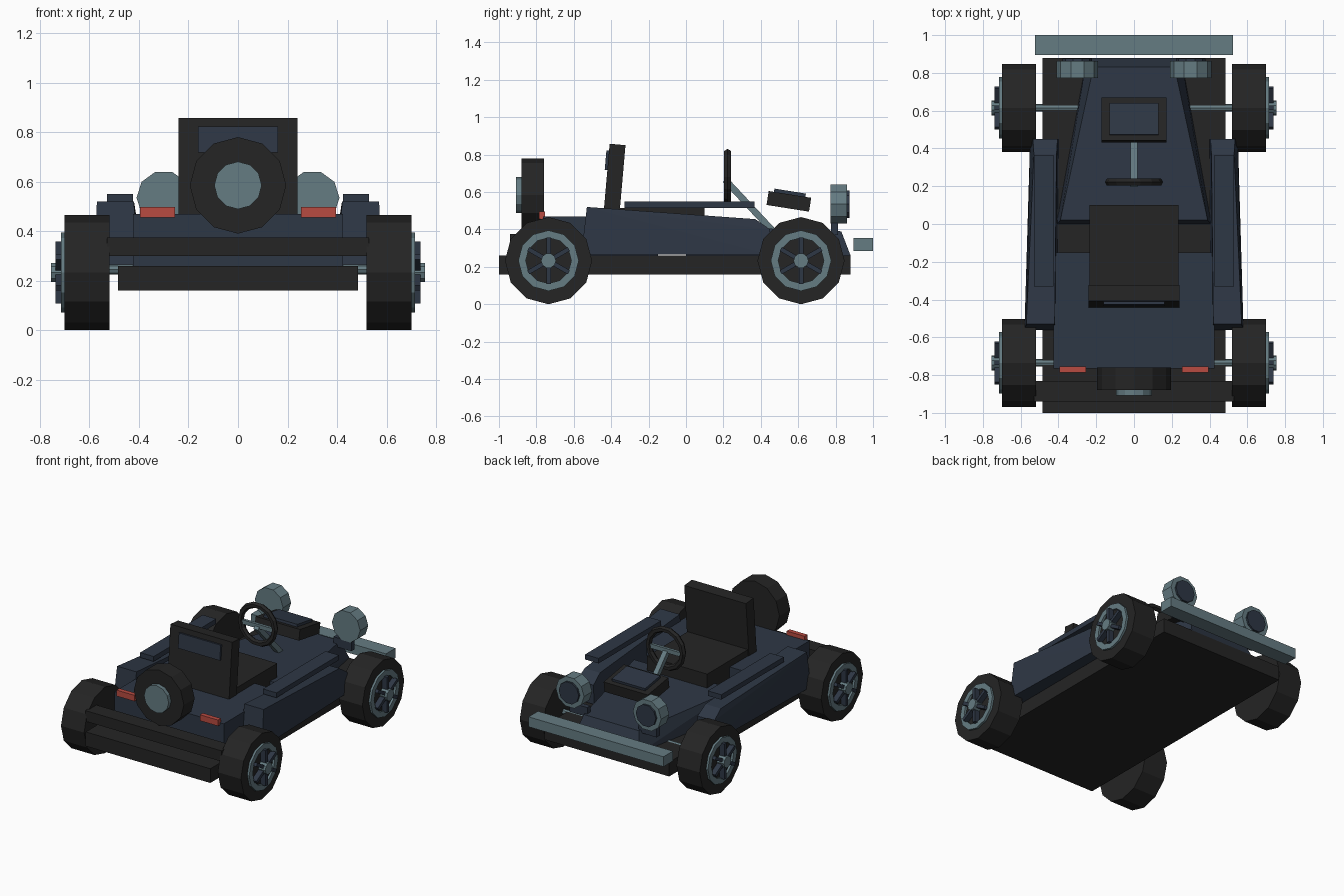
import bpy, bmesh, math
from mathutils import Vector, Matrix

if "Cube" in bpy.data.objects:
    bpy.data.objects.remove(bpy.data.objects["Cube"])


def material(name, rgb):
    m = bpy.data.materials.new(name)
    m.diffuse_color = (*rgb, 1)
    m.use_nodes = True
    m.node_tree.nodes["Principled BSDF"].inputs["Base Color"].default_value = m.diffuse_color
    return m


BLACK = material("black", (0.018, 0.018, 0.018))
NAVY = material("navy", (0.027, 0.038, 0.059))
STEEL = material("steel grey", (0.13, 0.2, 0.225))
RED = material("lamp red", (0.48, 0.07, 0.053))


def finish(name, bm, mat):
    bmesh.ops.recalc_face_normals(bm, faces=bm.faces)
    me = bpy.data.meshes.new(name)
    bm.to_mesh(me)
    bm.free()
    me.materials.append(mat)
    ob = bpy.data.objects.new(name, me)
    bpy.context.collection.objects.link(ob)
    return ob


def hull(name, pts, mat):
    bm = bmesh.new()
    for p in pts:
        bm.verts.new(p)
    bmesh.ops.convex_hull(bm, input=bm.verts)
    bmesh.ops.dissolve_limit(bm, angle_limit=0.01, verts=bm.verts, edges=bm.edges)
    return finish(name, bm, mat)


def box(name, x, y, z, mat):
    return hull(name, [(a, b, c) for a in x for b in y for c in z], mat)


def tilted_box(name, center, size, degrees, mat):
    rot = Matrix.Rotation(math.radians(degrees), 3, 'X')
    pts = [Vector(center) + rot @ Vector((a * size[0] / 2, b * size[1] / 2, c * size[2] / 2))
           for a in (-1, 1) for b in (-1, 1) for c in (-1, 1)]
    return hull(name, pts, mat)


def around(axis, center, r, t, a):
    # point on a circle; t is the absolute position along the axis
    u, v = r * math.cos(a), r * math.sin(a)
    if axis == 'X':
        return (t, center[0] + u, center[1] + v)
    return (center[0] + u, t, center[1] + v)


def disc(name, axis, center, r, t0, t1, n, mat):
    return hull(name, [around(axis, center, r, t, i * math.tau / n)
                       for t in (t0, t1) for i in range(n)], mat)


def ring(name, axis, center, r0, r1, t0, t1, n, mat):
    bm = bmesh.new()
    loops = [[bm.verts.new(around(axis, center, r, t, i * math.tau / n)) for i in range(n)]
             for r, t in ((r0, t0), (r1, t0), (r1, t1), (r0, t1))]
    for k in range(4):
        a, b = loops[k], loops[(k + 1) % 4]
        for i in range(n):
            j = (i + 1) % n
            bm.faces.new((a[i], a[j], b[j], b[i]))
    return finish(name, bm, mat)


# chassis and bumpers
box("chassis", (-.485, .485), (-1, .88), (.16, .26), BLACK)
box("rear_bar", (-.53, .53), (-.94, -.83), (.30, .375), BLACK)
box("bumper", (-.525, .525), (.895, 1), (.285, .355), STEEL)

# body: rear box and tapered nose
box("rear_body", (-.425, .425), (-.765, -.15), (.26, .47), NAVY)
hull("nose", [(s * x, y, z) for s in (-1, 1) for x, y, z in (
    (.41, 0, .26), (.39, .02, .42), (.25, .88, .26), (.215, .83, .39))], NAVY)

# seat
box("seat_cushion", (-.235, .235), (-.36, .10), (.3, .515), BLACK)
tilted_box("seat_back", (0, -.385, .635), (.48, .085, .44), -5, BLACK)
tilted_box("seat_back_panel", (0, -.42, .77), (.325, .02, .105), -5, NAVY)

# steering wheel and column
bpy.ops.mesh.primitive_torus_add(location=(0, .222, .68), rotation=(math.pi / 2, 0, 0),
                                 major_segments=14, minor_segments=6,
                                 major_radius=.133, minor_radius=.021)
wheel = bpy.context.object
wheel.name = "steering_wheel"
wheel.data.materials.append(BLACK)
box("steering_spoke", (-.13, .13), (.212, .232), (.655, .685), STEEL)
tilted_box("steering_column", (0, .335, .53), (.035, .37, .035), -47, STEEL)

# dash box with its lid
tilted_box("dash_box", (0, .55, .55), (.345, .23, .075), -9, BLACK)
tilted_box("dash_lid", (0, .555, .593), (.26, .17, .024), -9, NAVY)

# spare wheel
disc("spare_tyre", 'Y', (0, .585), .195, -.88, -.76, 12, BLACK)
disc("spare_hub", 'Y', (0, .585), .096, -.908, -.87, 12, STEEL)

# axles
for n, y in (("rear", -.735), ("front", .615)):
    disc(n + "_axle", 'X', (y, .245), .02, -.54, .54, 8, STEEL)

for s, side in ((1, "right"), (-1, "left")):
    # side pods and their top rails
    hull(side + "_pod", [(s * x, y, z) for x, y, z in (
        (.41, -.56, .265), (.58, -.56, .265), (.40, .45, .265), (.55, .45, .265),
        (.42, -.53, .52), (.57, -.53, .52), (.41, .37, .455), (.53, .37, .455),
        (.405, .45, .40), (.535, .45, .40))], NAVY)
    box(side + "_rail", (s * .425, s * .53), (-.33, .365), (.515, .55), NAVY)

    # lamps
    box(side + "_tail_lamp", (s * .255, s * .395), (-.787, -.755), (.455, .497), RED)
    disc(side + "_headlamp", 'Y', (s * .3, .535), .11, .772, .862, 10, STEEL)
    disc(side + "_lens", 'Y', (s * .3, .535), .078, .85, .875, 10, NAVY)
    box(side + "_lamp_mount", (s * .2, s * .34), (.775, .812), (.37, .435), NAVY)

    # road wheels
    for n, y in (("rear", -.735), ("front", .615)):
        c, p = (y, .233), f"{side}_{n}_"
        disc(p + "tyre", 'X', c, .233, s * .52, s * .70, 12, BLACK)
        ring(p + "rim", 'X', c, .122, .162, s * .69, s * .715, 12, STEEL)
        disc(p + "hub", 'X', c, .04, s * .69, s * .755, 10, STEEL)
        for k in range(6):
            a = math.radians(30 + 60 * k)
            d, e = Vector((math.cos(a), math.sin(a))), Vector((-math.sin(a), math.cos(a)))
            pts = [Vector(c) + d * r + e * w for r in (.02, .125) for w in (-.012, .012)]
            hull(p + f"spoke_{k + 1}", [(s * x, q.x, q.y) for x in (.695, .738) for q in pts], NAVY)
